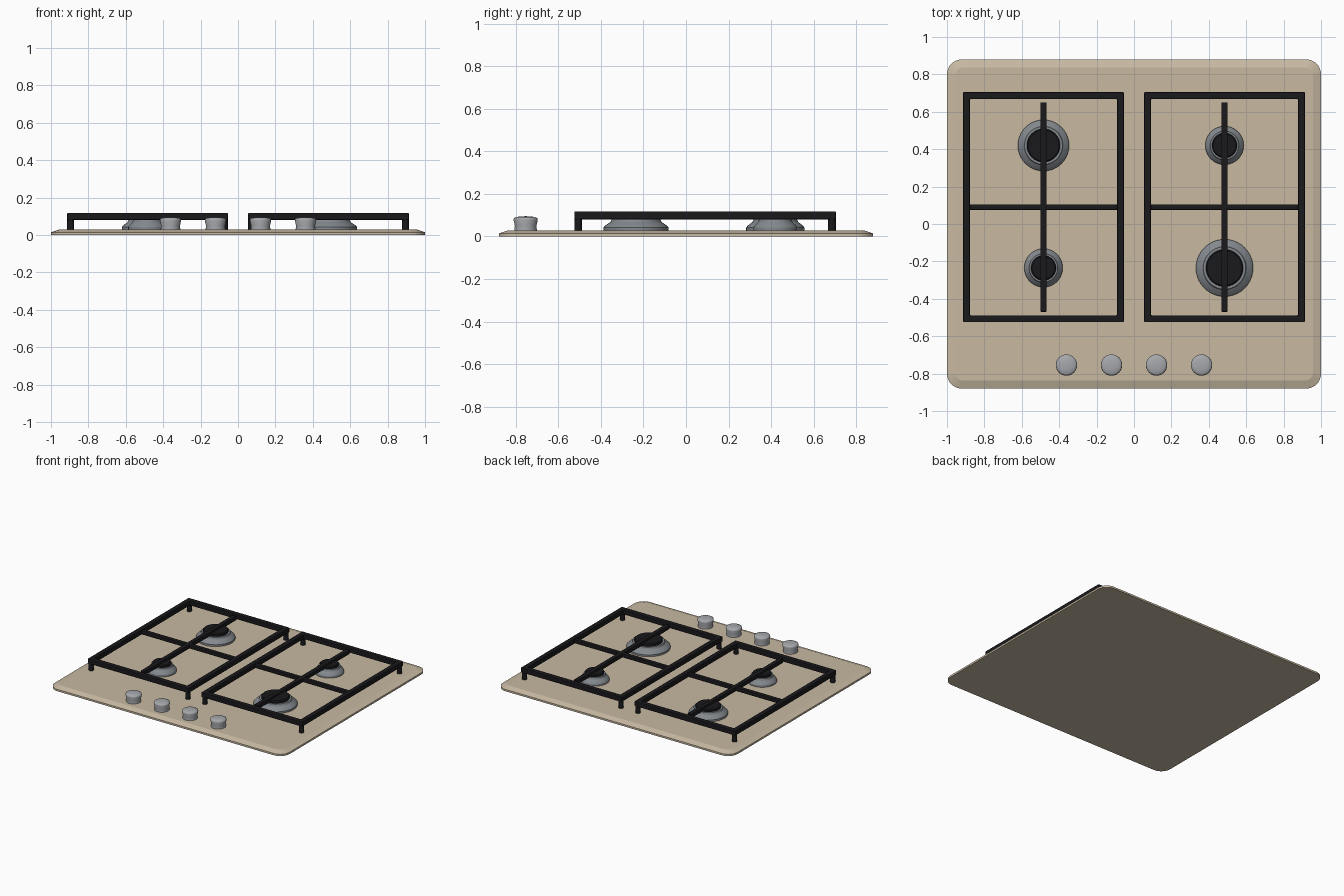
import bpy, bmesh, math

cube = bpy.data.objects.get("Cube")
if cube:
    bpy.data.objects.remove(cube, do_unlink=True)


def material(name, rgb, rough=0.5):
    m = bpy.data.materials.new(name)
    m.use_nodes = True
    m.diffuse_color = (*rgb, 1)
    node = m.node_tree.nodes["Principled BSDF"]
    node.inputs["Base Color"].default_value = (*rgb, 1)
    node.inputs["Roughness"].default_value = rough
    return m


BEIGE = material("beige_enamel", (0.58, 0.49, 0.365))
BLACK = material("black_iron", (0.010, 0.010, 0.012))
GREY = material("burner_grey", (0.23, 0.25, 0.27))
SILVER = material("knob_silver", (0.38, 0.39, 0.41))


def finish(bm, name, mat, angle=None):
    bmesh.ops.recalc_face_normals(bm, faces=bm.faces)
    mesh = bpy.data.meshes.new(name)
    bm.to_mesh(mesh)
    bm.free()
    mesh.materials.append(mat)
    ob = bpy.data.objects.new(name, mesh)
    bpy.context.collection.objects.link(ob)
    if angle:
        bpy.ops.object.select_all(action="DESELECT")
        ob.select_set(True)
        bpy.context.view_layer.objects.active = ob
        bpy.ops.object.shade_smooth_by_angle(angle=math.radians(angle))
    return ob


def loft(bm, rings):
    """Skin closed rings of points and cap both ends."""
    loops = [[bm.verts.new(p) for p in ring] for ring in rings]
    n = len(loops[0])
    for a, b in zip(loops, loops[1:]):
        for i in range(n):
            j = (i + 1) % n
            bm.faces.new((a[i], a[j], b[j], b[i]))
    bm.faces.new(loops[0][::-1])
    bm.faces.new(loops[-1])


def turned(name, x, y, profile, mat, angle, sides=40):
    bm = bmesh.new()
    turn = [2 * math.pi * i / sides for i in range(sides)]
    loft(bm, [[(x + r * math.cos(t), y + r * math.sin(t), z) for t in turn]
              for r, z in profile])
    return finish(bm, name, mat, angle)


def rounded_rect(hx, hy, r, z, steps=8):
    pts = []
    for k, (sx, sy) in enumerate(((1, 1), (-1, 1), (-1, -1), (1, -1))):
        for i in range(steps + 1):
            t = math.pi / 2 * (k + i / steps)
            pts.append((sx * (hx - r) + r * math.cos(t),
                        sy * (hy - r) + r * math.sin(t), z))
    return pts


def bar(bm, x0, x1, y0, y1, z0, z1):
    loft(bm, [[(x0, y0, z), (x1, y0, z), (x1, y1, z), (x0, y1, z)]
              for z in (z0, z1)])


# Hob plate with rounded corners and a sloped rim
bm = bmesh.new()
loft(bm, [rounded_rect(1 - d, 0.88 - d, 0.08 - 0.8 * d, z)
          for d, z in ((0, 0), (0, 0.014), (0.042, 0.028))])
finish(bm, "hob_plate", BEIGE)

# Pan supports: a frame, two crossing bars and four round feet per side
FRONT, BACK, W = -0.525, 0.705, 0.037
for side, x0, x1 in (("right", -0.914, -0.054), ("left", 0.054, 0.914)):
    mid = (x0 + x1) / 2
    frame = bmesh.new()
    loops = []
    for inset in (0, W):
        for z in (0.08, 0.118):
            loops.append([frame.verts.new(p) for p in (
                (x0 + inset, FRONT + inset, z), (x1 - inset, FRONT + inset, z),
                (x1 - inset, BACK - inset, z), (x0 + inset, BACK - inset, z))])
    low_out, top_out, low_in, top_in = loops
    for a, b in ((low_out, top_out), (top_out, top_in),
                 (top_in, low_in), (low_in, low_out)):
        for i in range(4):
            j = (i + 1) % 4
            frame.faces.new((a[i], a[j], b[j], b[i]))
    cross = bmesh.new()
    bar(cross, mid - 0.017, mid + 0.017, -0.47, 0.65, 0.084, 0.116)
    bar(cross, x0 + 0.035, x1 - 0.035, 0.075, 0.105, 0.084, 0.114)
    for ob in (finish(frame, side + "_grate_frame", BLACK),
               finish(cross, side + "_grate_cross_bars", BLACK)):
        bevel = ob.modifiers.new("soft_edges", "BEVEL")
        bevel.width = 0.005
        bevel.segments = 2
    for px in (x0 + W / 2, x1 - W / 2):
        for depth, py in (("front", FRONT + W / 2), ("back", BACK - W / 2)):
            turned(f"{side}_{depth}_grate_foot", px, py,
                   ((0.018, 0.026), (0.018, 0.085)), BLACK, 40, 16)

# Burners: flared grey body with a dark cap
for name, x, y, r in (("back_right", -0.484, 0.42, 0.137),
                      ("front_right", -0.484, -0.235, 0.103),
                      ("back_left", 0.484, 0.42, 0.103),
                      ("front_left", 0.484, -0.235, 0.153)):
    turned(name + "_burner_body", x, y,
           ((r, 0.026), (r, 0.042), (r * 0.94, 0.052),
            (r * 0.78, 0.068), (r * 0.74, 0.082)), GREY, 25)
    cap = r * 0.65
    turned(name + "_burner_cap", x, y,
           ((cap, 0.08), (cap, 0.094), (cap - 0.006, 0.1)), BLACK, 30)

# Control knobs with a slight waist and a domed top
for i in range(4):
    turned(f"knob_{i + 1}", -0.361 + 0.2407 * i, -0.754,
           ((0.053, 0.026), (0.051, 0.05), (0.057, 0.078), (0.055, 0.086),
            (0.046, 0.091), (0.025, 0.094), (0.004, 0.095)), SILVER, 60)
